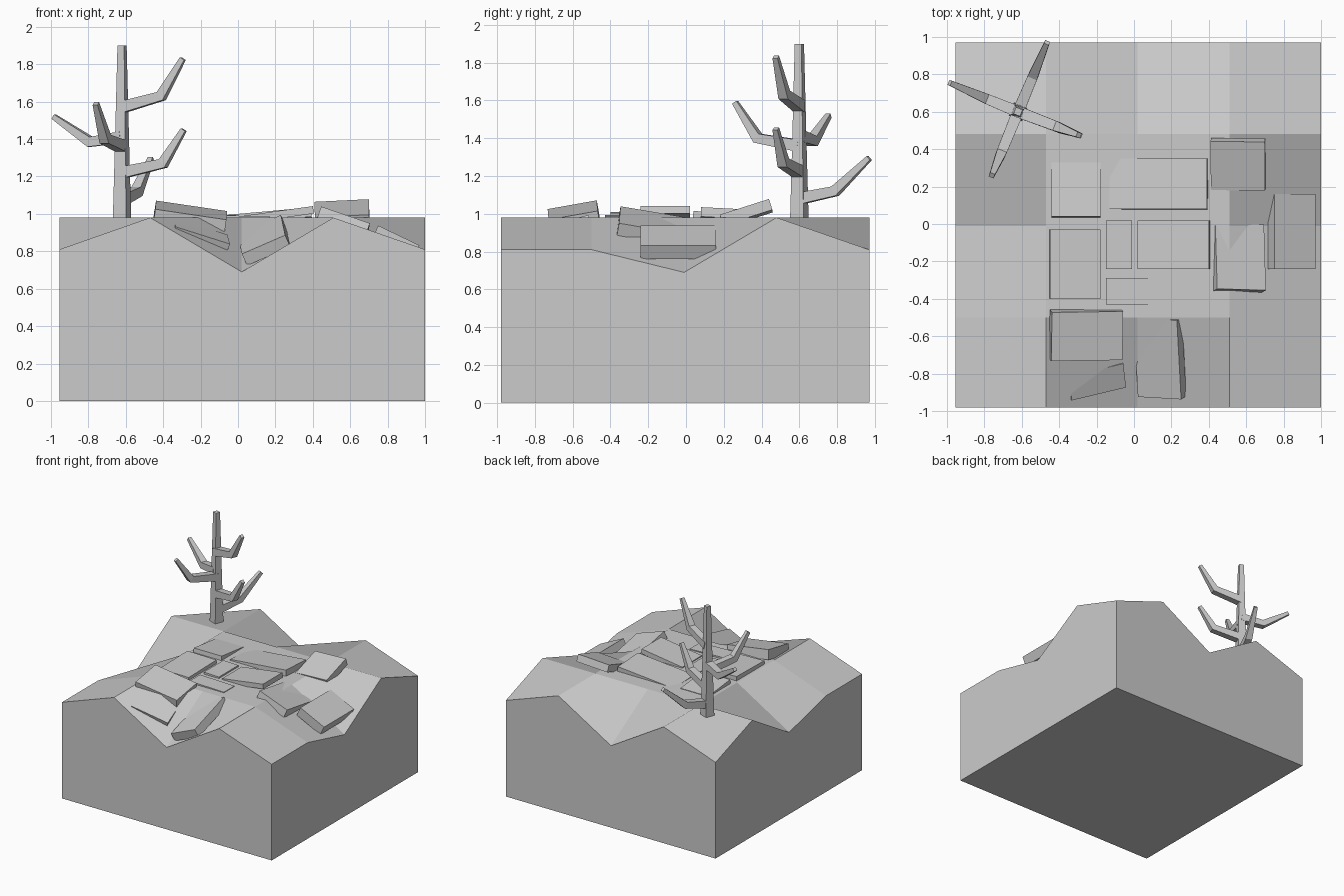
import bpy, bmesh, math
from mathutils import Vector, Matrix

if "Cube" in bpy.data.objects:
    bpy.data.objects.remove(bpy.data.objects["Cube"])


def finish(bm, name):
    bmesh.ops.recalc_face_normals(bm, faces=bm.faces[:])
    me = bpy.data.meshes.new(name)
    bm.to_mesh(me)
    bm.free()
    ob = bpy.data.objects.new(name, me)
    bpy.context.collection.objects.link(ob)
    return ob


# Terrain block: 4 x 4 height grid, tileable edge profiles, flat top inside
H, S, L, V = 0.98, 0.81, 0.81, 0.69
xs = [-0.955, -0.47, 0.02, 0.51, 1.0]
ys = [-0.98, -0.50, -0.01, 0.48, 0.97]
heights = [
    [S, H, V, H, S],
    [L, H, H, H, L],
    [V, H, H, H, V],
    [H, H, H, H, H],
    [S, H, V, H, S],
]
bm = bmesh.new()
grid = [[bm.verts.new((x, y, heights[j][i])) for i, x in enumerate(xs)]
        for j, y in enumerate(ys)]
for j in range(4):
    for i in range(4):
        bm.faces.new((grid[j][i], grid[j][i + 1], grid[j + 1][i + 1], grid[j + 1][i]))
corners = [bm.verts.new((x, y, 0)) for x, y in
           [(xs[0], ys[0]), (xs[4], ys[0]), (xs[4], ys[4]), (xs[0], ys[4])]]
rims = [grid[0],
        [row[4] for row in grid],
        grid[4][::-1],
        [row[0] for row in grid][::-1]]
for k, rim in enumerate(rims):
    bm.faces.new([corners[k], corners[(k + 1) % 4]] + rim[::-1])
bm.faces.new(corners[::-1])
finish(bm, "ground_block")


# Paving stones: box whose top is centred at (x, y, z) and tilted by slopes
def stone(n, x0, x1, y0, y1, z, sx, sy, thick, yaw=0):
    normal = Vector((-sx, -sy, 1)).normalized()
    tilt = Vector((0, 0, 1)).rotation_difference(normal).to_matrix().to_4x4()
    size = ((x1 - x0) * math.hypot(1, sx) , (y1 - y0) * math.hypot(1, sy), thick)
    bm = bmesh.new()
    bmesh.ops.create_cube(bm, size=1)
    bmesh.ops.translate(bm, verts=bm.verts, vec=(0, 0, -0.5))
    bmesh.ops.scale(bm, verts=bm.verts, vec=size)
    bm.transform(Matrix.Translation(((x0 + x1) / 2, (y0 + y1) / 2, z)) @ tilt
                 @ Matrix.Rotation(math.radians(yaw), 4, 'Z'))
    finish(bm, f"paving_stone_{n}")


stones = [
    (-0.44, -0.18, 0.04, 0.33, 1.00, 0, -0.11, 0.06),
    (-0.13, 0.39, 0.08, 0.35, 1.005, 0.09, -0.05, 0.05),
    (-0.45, -0.18, -0.40, -0.03, 1.01, -0.02, 0.02, 0.06),
    (-0.15, -0.01, -0.24, 0.02, 0.995, -0.03, 0, 0.05),
    (0.02, 0.40, -0.24, 0.02, 1.015, 0.14, 0, 0.04),
    (-0.15, 0.17, -0.43, -0.29, 0.99, -0.03, 0, 0.04),
    (-0.44, -0.06, -0.73, -0.47, 1.02, -0.15, 0.18, 0.08),
    (-0.34, -0.05, -0.91, -0.78, 0.91, -0.40, 0.35, 0.05, 10),
    (0.01, 0.24, -0.93, -0.51, 0.89, 0.45, 0.28, 0.07),
    (0.41, 0.70, 0.18, 0.44, 1.03, 0.05, 0.32, 0.06),
    (0.44, 0.70, -0.35, 0.0, 0.965, -0.35, -0.18, 0.08),
    (0.75, 0.97, -0.24, 0.16, 0.885, -0.48, 0, 0.08),
]
for n, spec in enumerate(stones, 1):
    stone(n, *spec)


# Dead tree: square-section limbs lofted through a few points
def limb(name, path, radii, spin):
    pts = [Vector(p) for p in path]
    bm = bmesh.new()
    rings = []
    for k, (p, r) in enumerate(zip(pts, radii)):
        d = Vector()
        if k:
            d += (p - pts[k - 1]).normalized()
        if k < len(pts) - 1:
            d += (pts[k + 1] - p).normalized()
        d.normalize()
        side = d.cross(Vector((math.cos(spin), math.sin(spin), 0))).normalized()
        up = side.cross(d).normalized()
        rings.append([bm.verts.new(p + r * (a * side + b * up))
                      for a, b in ((1, 1), (-1, 1), (-1, -1), (1, -1))])
    for a, b in zip(rings, rings[1:]):
        for i in range(4):
            bm.faces.new((a[i], a[(i + 1) % 4], b[(i + 1) % 4], b[i]))
    bm.faces.new(rings[0])
    bm.faces.new(rings[-1])
    finish(bm, name)


TX, TY = -0.62, 0.60
limb("tree_trunk", [(TX, TY, 0.88), (TX, TY, 1.3), (TX, TY, 1.9)],
     [0.04, 0.031, 0.019], math.radians(-21))

# (root height, elbow, tip) for each branch
branches = [
    (1.57, (-0.41, 0.52, 1.63), (-0.295, 0.475, 1.83)),
    (1.22, (-0.40, 0.515, 1.27), (-0.29, 0.475, 1.45)),
    (1.41, (-0.79, 0.67, 1.385), (-0.985, 0.755, 1.52)),
    (1.36, (-0.71, 0.38, 1.40), (-0.76, 0.26, 1.59)),
    (1.08, (-0.54, 0.79, 1.12), (-0.465, 0.97, 1.295)),
]
for n, (z, elbow, tip) in enumerate(branches, 1):
    heading = math.atan2(elbow[1] - TY, elbow[0] - TX)
    limb(f"branch_{n}", [(TX, TY, z), elbow, tip], [0.031, 0.027, 0.014],
         heading + math.pi / 2)
